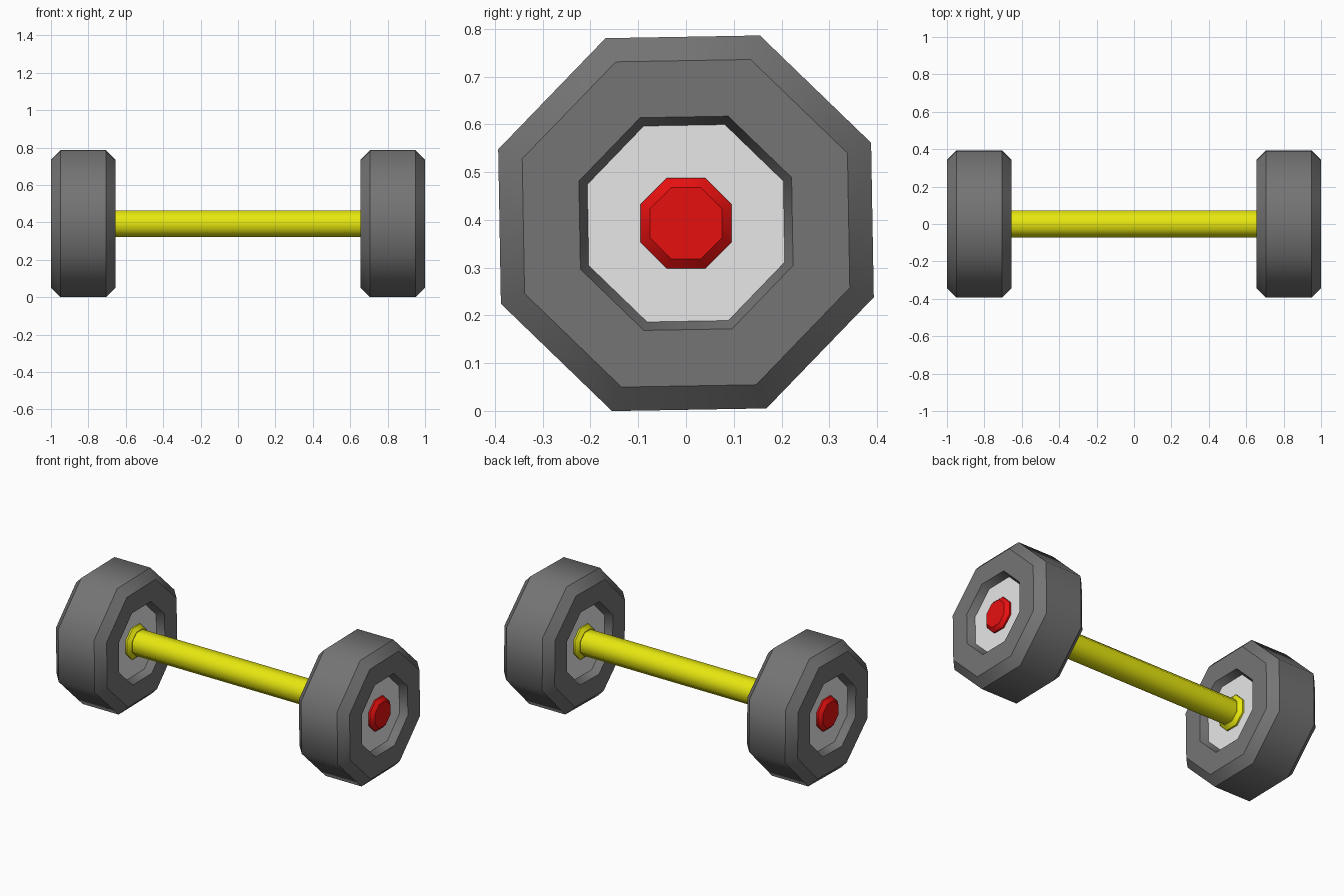
import bpy, bmesh, math

if "Cube" in bpy.data.objects:
    bpy.data.objects.remove(bpy.data.objects["Cube"], do_unlink=True)

SIDES = 8
AXIS_Z = 0.393


def material(name, rgb):
    mat = bpy.data.materials.new(name)
    mat.use_nodes = True
    mat.diffuse_color = (*rgb, 1)
    mat.node_tree.nodes["Principled BSDF"].inputs["Base Color"].default_value = (*rgb, 1)
    return mat


def lathe(name, profile, mat, turn=0.0, caps=True, mirror=True):
    """Spin (x, radius) points about the x axis; each ring edge stays crisp."""
    bm = bmesh.new()
    rings = []
    for x, r in profile:
        angles = [math.radians(turn) + (i + 0.5) * math.tau / SIDES for i in range(SIDES)]
        rings.append([bm.verts.new((x, r * math.cos(a), r * math.sin(a))) for a in angles])
    for a, b in zip(rings, rings[1:]):
        for i in range(SIDES):
            j = (i + 1) % SIDES
            bm.faces.new((a[i], a[j], b[j], b[i]))
    if caps:
        bm.faces.new(rings[0])
        bm.faces.new(rings[-1])
    bmesh.ops.recalc_face_normals(bm, faces=bm.faces)
    for face in bm.faces:
        face.smooth = True
    for ring in rings:
        for i in range(SIDES):
            edge = bm.edges.get((ring[i], ring[(i + 1) % SIDES]))
            edge.smooth = False
    mesh = bpy.data.meshes.new(name)
    bm.to_mesh(mesh)
    bm.free()
    mesh.materials.append(mat)
    obj = bpy.data.objects.new(name, mesh)
    obj.location.z = AXIS_Z
    bpy.context.collection.objects.link(obj)
    if mirror:
        obj.modifiers.new("Mirror", "MIRROR").use_mirror_merge = False
    return obj


rubber = material("dark grey rubber", (0.176, 0.176, 0.176))
silver = material("light grey metal", (0.8, 0.8, 0.8))
red = material("red", (0.8, 0.005, 0.005))
yellow = material("yellow", (0.8, 0.8, 0.005))

# Bevelled weights with a recess on both faces, closed through the middle
lathe("weights", [(0.955, 0.222), (1.0, 0.241), (1.0, 0.3685), (0.95, 0.4225),
                  (0.705, 0.4225), (0.655, 0.3685), (0.655, 0.241), (0.70, 0.222),
                  (0.955, 0.222)], rubber, turn=1, caps=False)

# Hub plates at the bottom of the recesses
lathe("hubs", [(0.70, 0.222), (0.955, 0.222)], silver, turn=1)

# Bevelled end caps outside, matching collars inside
lathe("end_caps", [(0.95, 0.103), (0.965, 0.103), (0.985, 0.081)], red)
lathe("collars", [(0.705, 0.103), (0.69, 0.103), (0.67, 0.081)], yellow)

# Handle
lathe("handle", [(-0.69, 0.077), (0.69, 0.077)], yellow, mirror=False)
